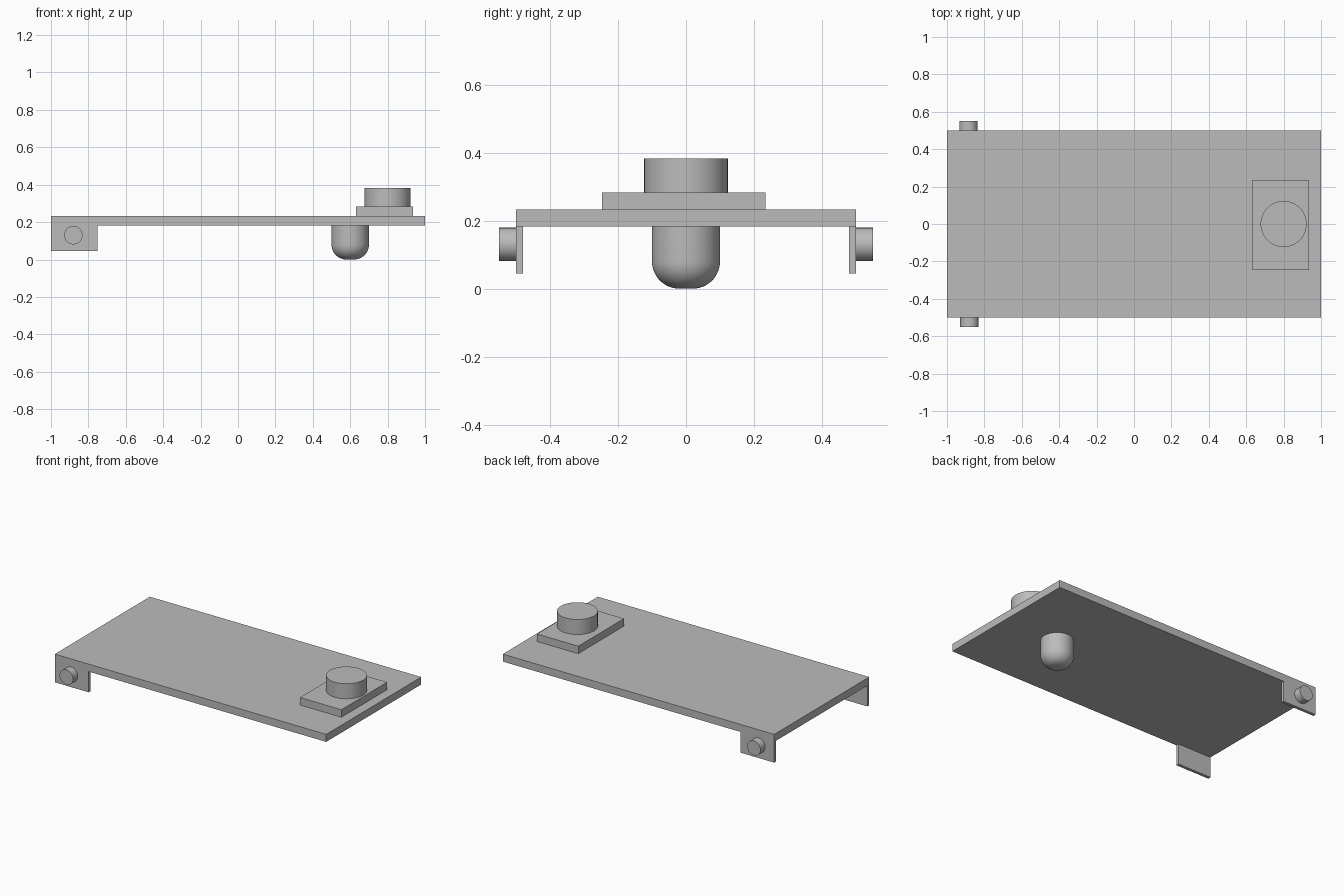
import bpy, bmesh, math

cube = bpy.data.objects.get("Cube")
if cube:
    bpy.data.objects.remove(cube, do_unlink=True)

GREY = (0.5, 0.5, 0.5, 1)
grey = bpy.data.materials.new("plain_grey")
grey.use_nodes = True
grey.diffuse_color = GREY
grey.node_tree.nodes["Principled BSDF"].inputs["Base Color"].default_value = GREY


def box(name, low, high):
    """Box between two opposite corners."""
    mid = [(a + b) / 2 for a, b in zip(low, high)]
    bpy.ops.mesh.primitive_cube_add(size=1, location=mid)
    ob = bpy.context.object
    ob.name = name
    ob.scale = [b - a for a, b in zip(low, high)]
    bpy.ops.object.transform_apply(location=False, rotation=False, scale=True)
    ob.data.materials.append(grey)
    return ob


def cylinder(name, radius, depth, centre, tilt=0):
    """Smooth-sided cylinder, optionally tilted about x."""
    bpy.ops.mesh.primitive_cylinder_add(vertices=64, radius=radius, depth=depth,
                                        location=centre, rotation=(tilt, 0, 0))
    ob = bpy.context.object
    ob.name = name
    ob.data.materials.append(grey)
    bpy.ops.object.shade_smooth_by_angle(angle=math.radians(30))
    return ob


# Flat deck
UNDER, TOP = 0.183, 0.233
box("deck", (-1, -0.5, UNDER), (1, 0.5, TOP))

# Mounting pad and round knob on top
box("knob_pad", (0.63, -0.247, TOP), (0.935, 0.234, TOP + 0.05))
cylinder("knob", 0.123, 0.1, (0.8, 0, TOP + 0.1))

# Side brackets with wheel axles
for side, y in (("front", -1), ("back", 1)):
    ys = sorted((y * 0.48, y * 0.5))
    box(side + "_bracket", (-1, ys[0], 0.045), (-0.75, ys[1], UNDER))
    x = -0.88 if y < 0 else -0.885
    cylinder(side + "_axle", 0.049, 0.05, (x, y * 0.525, 0.13), math.pi / 2)

# Rounded skid foot under the deck, spun from its profile
RADIUS, ROUND, STEPS = 0.1, 0.08, 12
profile = [(0, 0)]
for i in range(STEPS + 1):
    a = math.pi / 2 * i / STEPS
    profile.append((RADIUS - ROUND + ROUND * math.sin(a), ROUND - ROUND * math.cos(a)))
profile += [(RADIUS, UNDER), (0, UNDER)]
bm = bmesh.new()
verts = [bm.verts.new((r, 0, z)) for r, z in profile]
edges = [bm.edges.new(pair) for pair in zip(verts, verts[1:])]
bmesh.ops.spin(bm, geom=verts + edges, cent=(0, 0, 0), axis=(0, 0, 1),
               angle=math.tau, steps=64, use_merge=False)
bmesh.ops.remove_doubles(bm, verts=bm.verts, dist=0.0001)
bmesh.ops.recalc_face_normals(bm, faces=bm.faces)
mesh = bpy.data.meshes.new("skid_foot")
bm.to_mesh(mesh)
bm.free()
mesh.materials.append(grey)
foot = bpy.data.objects.new("skid_foot", mesh)
foot.location = (0.6, 0, 0)
bpy.context.collection.objects.link(foot)
bpy.ops.object.select_all(action='DESELECT')
foot.select_set(True)
bpy.context.view_layer.objects.active = foot
bpy.ops.object.shade_smooth_by_angle(angle=math.radians(30))
